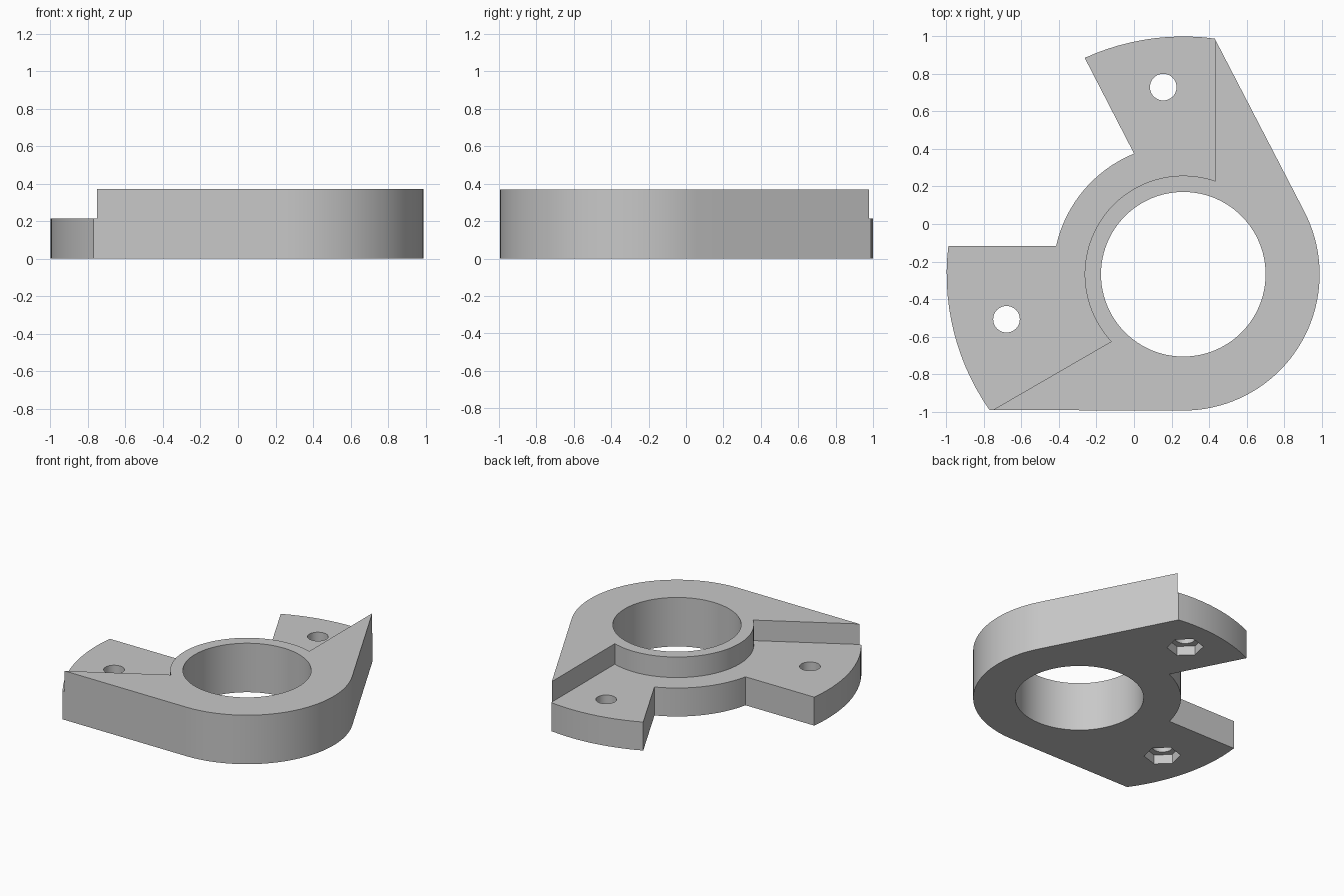
import bpy, bmesh, math

if "Cube" in bpy.data.objects:
    bpy.data.objects.remove(bpy.data.objects["Cube"])

CX, CY = 0.263, -0.268          # bore centre
TOP, STEP = 0.37, 0.215         # full height and recessed arm height

metal = bpy.data.materials.new("plain grey")
metal.diffuse_color = (0.58, 0.58, 0.58, 1)
metal.use_nodes = True
metal.node_tree.nodes["Principled BSDF"].inputs["Base Color"].default_value = metal.diffuse_color


def arc(r, a0, a1, step=3, cx=CX, cy=CY):
    n = max(2, round(abs(a1 - a0) / step))
    angles = [math.radians(a0 + (a1 - a0) * i / n) for i in range(n + 1)]
    return [(cx + r * math.cos(a), cy + r * math.sin(a)) for a in angles]


def ring(r, n, cx, cy, turn=0):
    return arc(r, turn, turn + 360, 360 / n, cx, cy)[:-1]


def prism(name, outline, z0, z1):
    bm = bmesh.new()
    base = bm.faces.new([bm.verts.new((x, y, z0)) for x, y in outline])
    new = bmesh.ops.extrude_face_region(bm, geom=[base])["geom"]
    verts = [g for g in new if isinstance(g, bmesh.types.BMVert)]
    bmesh.ops.translate(bm, verts=verts, vec=(0, 0, z1 - z0))
    bmesh.ops.recalc_face_normals(bm, faces=bm.faces[:])
    mesh = bpy.data.meshes.new(name)
    bm.to_mesh(mesh)
    bm.free()
    mesh.materials.append(metal)
    obj = bpy.data.objects.new(name, mesh)
    bpy.context.collection.objects.link(obj)
    return obj


# Rounded body with two curved-end arms joined by a narrow neck
outline = (arc(0.727, -90, 27.5) + arc(1.268, 82.4, 114.5)
           + arc(0.695, 112.2, 167.4) + arc(1.262, 173.1, 215))
bracket = prism("clamp_bracket", outline, 0, TOP)

# Recess over both arms, leaving a thin collar round the bore
recess = arc(0.526, 71, 223) + [(-1.5, -1.424), (-1.5, 1.3), (0.436, 1.3)]
cutters = [prism("recess_cutter", recess, STEP, 0.6),
           prism("bore_cutter", ring(0.439, 96, CX, CY), -0.2, 0.6)]

# Bolt holes with hexagonal nut pockets underneath
for side, x, y in (("back", 0.156, 0.73), ("left", -0.68, -0.508)):
    cutters.append(prism(side + "_bolt_cutter", ring(0.071, 40, x, y), -0.2, 0.6))
    cutters.append(prism(side + "_nut_cutter", ring(0.125, 6, x, y, 17), -0.2, 0.07))

bpy.context.view_layer.objects.active = bracket
bracket.select_set(True)
for cutter in cutters:
    mod = bracket.modifiers.new(cutter.name, "BOOLEAN")
    mod.operation, mod.solver, mod.object = "DIFFERENCE", "EXACT", cutter
    bpy.ops.object.modifier_apply(modifier=mod.name)
for cutter in cutters:
    bpy.data.objects.remove(cutter)

bpy.ops.object.shade_smooth_by_angle(angle=math.radians(25))
